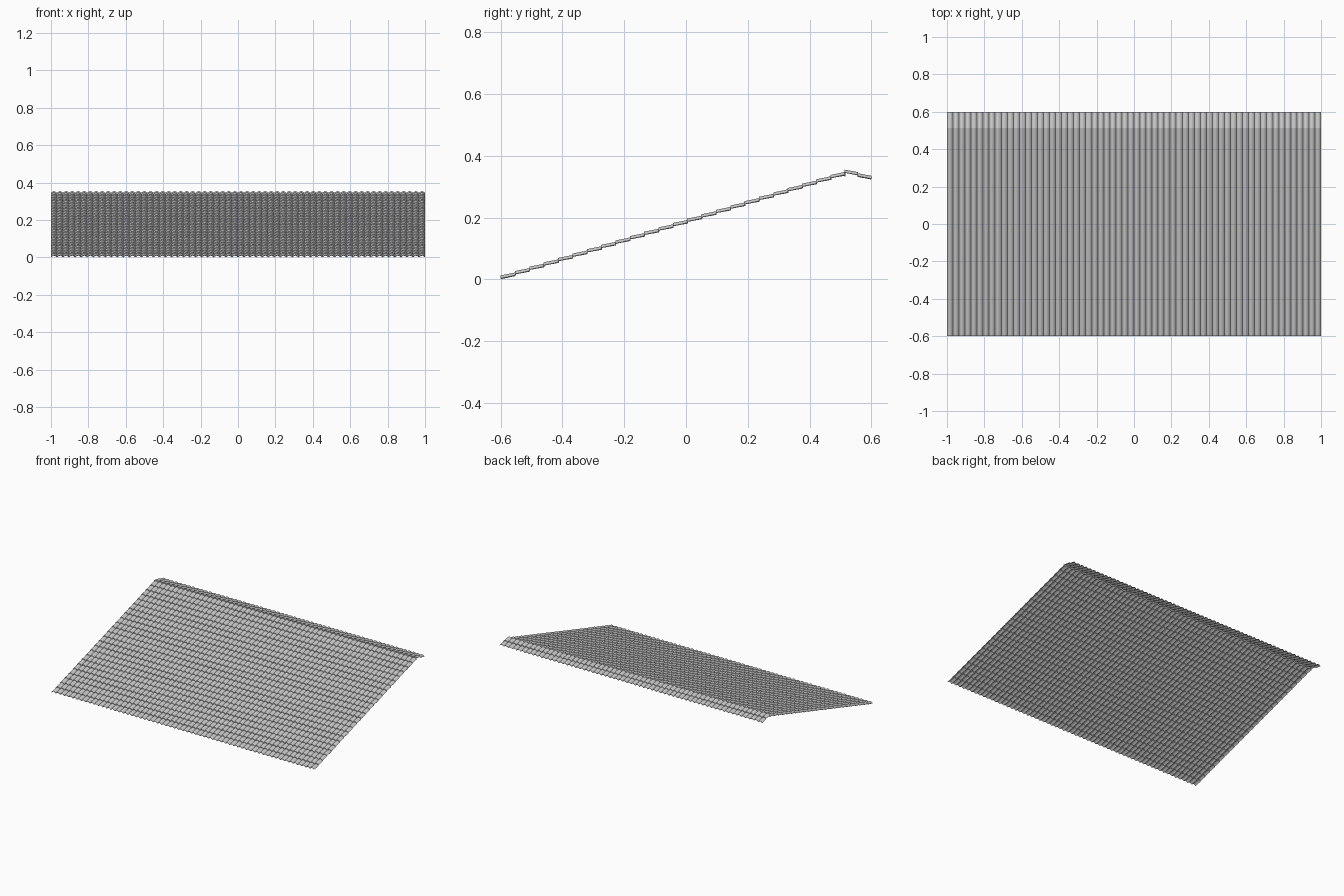
import bpy, bmesh, math

if "Cube" in bpy.data.objects:
    bpy.data.objects.remove(bpy.data.objects["Cube"])

COLS, SEG = 62, 6          # barrel columns and facets per barrel
ROWS, PITCH = 24, 1.115 / 24
AMP = 0.009                # height of each barrel


def add_course(bm, profile):
    """Sweep a list of (y, z) points across x with a scalloped barrel wave."""
    rows = []
    n = COLS * SEG
    for y, z in profile:
        rows.append([bm.verts.new((-1 + 2 * i / n, y,
                     z + AMP * math.sin(math.pi * (i % SEG) / SEG)))
                     for i in range(n + 1)])
    for a, b in zip(rows, rows[1:]):
        for i in range(n):
            bm.faces.new((a[i], a[i + 1], b[i + 1], b[i]))


def make(name, profile):
    bm = bmesh.new()
    add_course(bm, profile)
    me = bpy.data.meshes.new(name)
    bm.to_mesh(me)
    bm.free()
    ob = bpy.data.objects.new(name, me)
    bpy.context.collection.objects.link(ob)
    # thin tile thickness
    mod = ob.modifiers.new("thickness", 'SOLIDIFY')
    mod.thickness = 0.003
    mod.offset = -1
    return ob


# Front slope: stepped tile courses, each with a riser at its lower edge
front = []
for r in range(ROWS):
    y, z = -0.6 + r * PITCH, 0.0035 + r * 0.01415
    front += [(y, z), (y + PITCH, z + 0.0095)]
make("front_slope_tiles", front)

# Short back slope: two courses falling away from the ridge
make("back_slope_tiles", [(0.513, 0.333), (0.513, 0.346), (0.557, 0.338),
                          (0.557, 0.334), (0.6, 0.326)])
